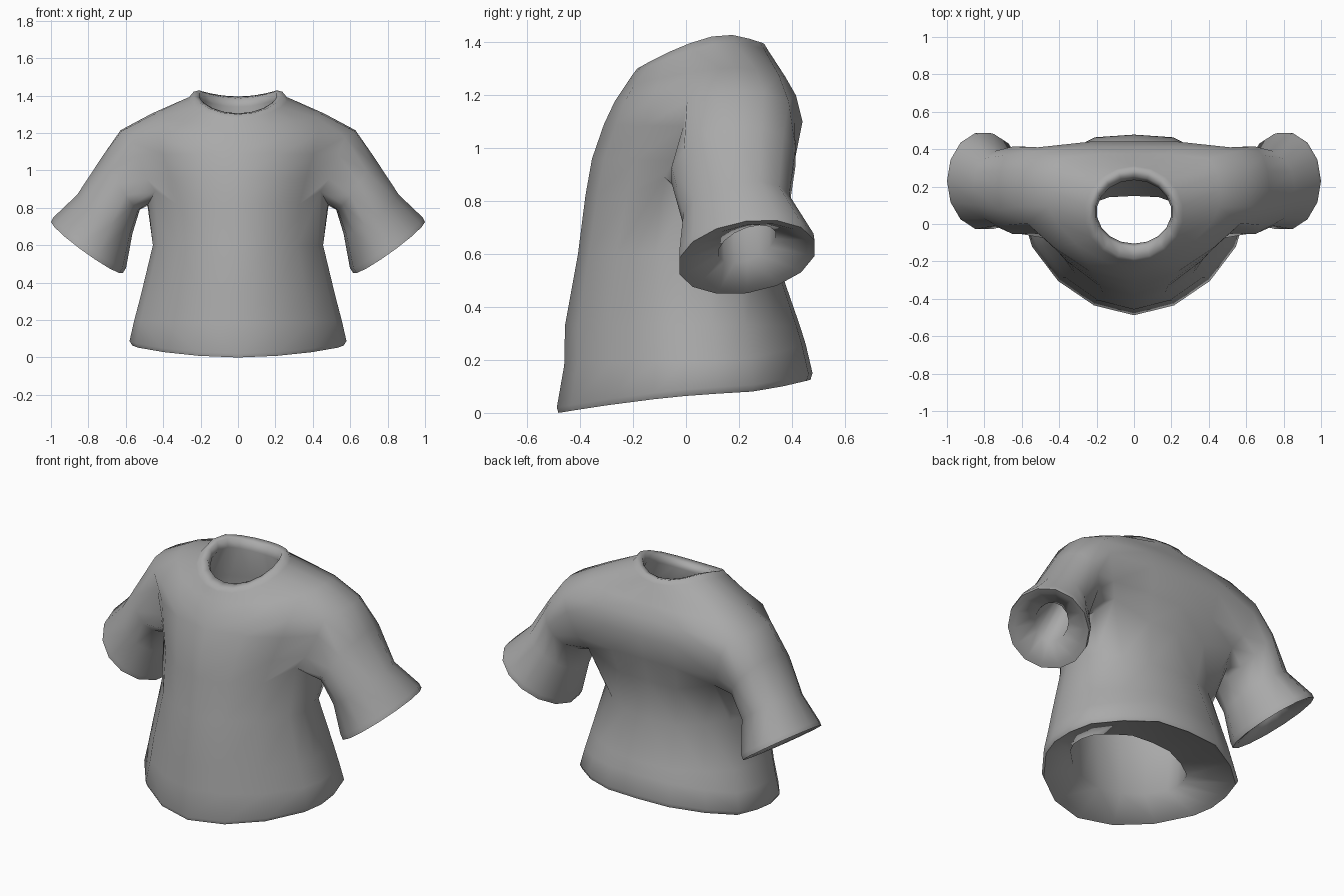
import bpy, bmesh, math
from mathutils import Vector

if "Cube" in bpy.data.objects:
    bpy.data.objects.remove(bpy.data.objects["Cube"], do_unlink=True)

# Material
cloth = bpy.data.materials.new("grey_cloth")
cloth.use_nodes = True
grey = (0.4, 0.4, 0.4, 1)
cloth.diffuse_color = grey
cloth.node_tree.nodes["Principled BSDF"].inputs["Base Color"].default_value = grey

# Half cross-sections from front centre to back centre (width share, depth share)
BODY = [(0, 0), (.37, .055), (.70, .19), (.94, .38), (1, .50),
        (.99, .63), (.92, .77), (.68, .89), (.36, .985), (0, 1)]
CHEST = [(0, 0), (.37, .06), (.68, .21), (.91, .40), (.99, .53),
         (1, .68), (.98, .82), (.87, .96), (.4, 1), (0, 1)]
COLLAR = [(math.sin(a), (1 - math.cos(a)) / 2)
          for a in (math.pi * i / 9 for i in range(10))]
COLLAR[-1] = (0, 1)

# Torso rings: section, half width, front y, back y, then z at front, side and back
TORSO = [
    (BODY, .37, -.30, .15, .11, .16, .20),      # narrow end of the hem facing
    (BODY, .54, -.45, .44, .015, .085, .14),
    (BODY, .565, -.482, .47, .0, .075, .125),   # hem
    (BODY, .58, -.488, .478, .02, .10, .15),
    (BODY, .555, -.46, .452, .18, .2, .26),
    (BODY, .52, -.457, .43, .33, .33, .33),
    (BODY, .455, -.408, .35, .6, .6, .56),
    (CHEST, .485, -.38, .365, .82, .82, .8),    # armpit
    (CHEST, .535, -.355, .41, .96, .95, .95),
    (CHEST, .59, -.31, .44, 1.09, 1.08, 1.1),
    (CHEST, .628, -.27, .415, 1.175, 1.215, 1.2),  # shoulder
    (CHEST, .46, -.23, .375, 1.235, 1.305, 1.27),
    (COLLAR, .265, -.20, .31, 1.28, 1.4, 1.37),
    (COLLAR, .24, -.185, .295, 1.3, 1.43, 1.395),
    (COLLAR, .21, -.125, .255, 1.305, 1.42, 1.385),
    (COLLAR, .20, -.105, .235, 1.27, 1.37, 1.34),
    (BODY, .32, -.20, .29, 1.13, 1.15, 1.15),   # lining
    (BODY, .38, -.28, .27, .85, .85, .85),
    (BODY, .38, -.32, .24, .5, .5, .5),
]
ARM_ROWS, ARM_COLS = (7, 10), (3, 7)

# Sleeve rings: top x, top z, bottom x, bottom z, front y, back y
SLEEVE = [
    (.725, 1.075, .525, .79, -.06, .42),
    (.86, .87, .565, .66, -.015, .395),
    (.988, .748, .598, .48, -.032, .488),
    (1.0, .725, .615, .452, -.032, .492),   # cuff
    (.965, .71, .64, .475, .0, .46),
    (.865, .70, .705, .575, .12, .34),      # narrow end of the facing
    (.66, 1.0, .54, .89, .10, .34),
]


def torso_ring(bm, section, w, front, back, zf, zs, zb):
    ring = []
    for fx, fy in section:
        end, span = (zf, .7) if fy < .7 else (zb, .3)
        t = abs(fy - .7) / span
        z = zs + (end - zs) * t ** 1.5
        ring.append(bm.verts.new((w * fx, front + (back - front) * fy, z)))
    return ring


def sleeve_ring(bm, count, tx, tz, bx, bz, front, back):
    centre = Vector((tx + bx, front + back, tz + bz)) / 2
    up = Vector((tx - bx, 0, tz - bz)) / 2
    side = Vector((0, (back - front) / 2, .035))
    angles = [math.tau * (k - 2) / count for k in range(count)]
    return [bm.verts.new(centre + up * math.cos(a) + side * math.sin(a)) for a in angles]


bm = bmesh.new()

# Torso, leaving the armhole open
rows = [torso_ring(bm, *r) for r in TORSO]
r0, r1 = ARM_ROWS
c0, c1 = ARM_COLS
for r in range(len(rows) - 1):
    for c in range(len(BODY) - 1):
        if not (r0 <= r < r1 and c0 <= c < c1):
            bm.faces.new((rows[r][c], rows[r][c + 1], rows[r + 1][c + 1], rows[r + 1][c]))
# Join the lining to the hem facing
for c in range(len(BODY) - 1):
    bm.faces.new((rows[-1][c], rows[-1][c + 1], rows[0][c + 1], rows[0][c]))

# Round the corners of the armhole
for c in ARM_COLS:
    rows[r0][c].co.z += .07
    rows[r1][c].co.z -= .025

# Sleeve, grown from the armhole edge
loop = [rows[r1][c] for c in range(c0, c1)]
loop += [rows[r][c1] for r in range(r1, r0, -1)]
loop += [rows[r0][c] for c in range(c1, c0, -1)]
loop += [rows[r][c0] for r in range(r0, r1)]
n = len(loop)
for spec in SLEEVE:
    ring = sleeve_ring(bm, n, *spec)
    for k in range(n):
        j = (k + 1) % n
        bm.faces.new((loop[k], ring[k], ring[j], loop[j]))
    loop = ring
bm.faces.new(loop)

mesh = bpy.data.meshes.new("shirt")
bm.to_mesh(mesh)
bm.free()
mesh.materials.append(cloth)
shirt = bpy.data.objects.new("shirt", mesh)
bpy.context.collection.objects.link(shirt)

# Smooth shading with crisp hems, then the other half
bpy.ops.object.select_all(action='DESELECT')
shirt.select_set(True)
bpy.context.view_layer.objects.active = shirt
bpy.ops.object.shade_smooth_by_angle(angle=math.radians(75))
mirror = shirt.modifiers.new("mirror", 'MIRROR')
mirror.use_axis[0] = True
mirror.use_clip = True
